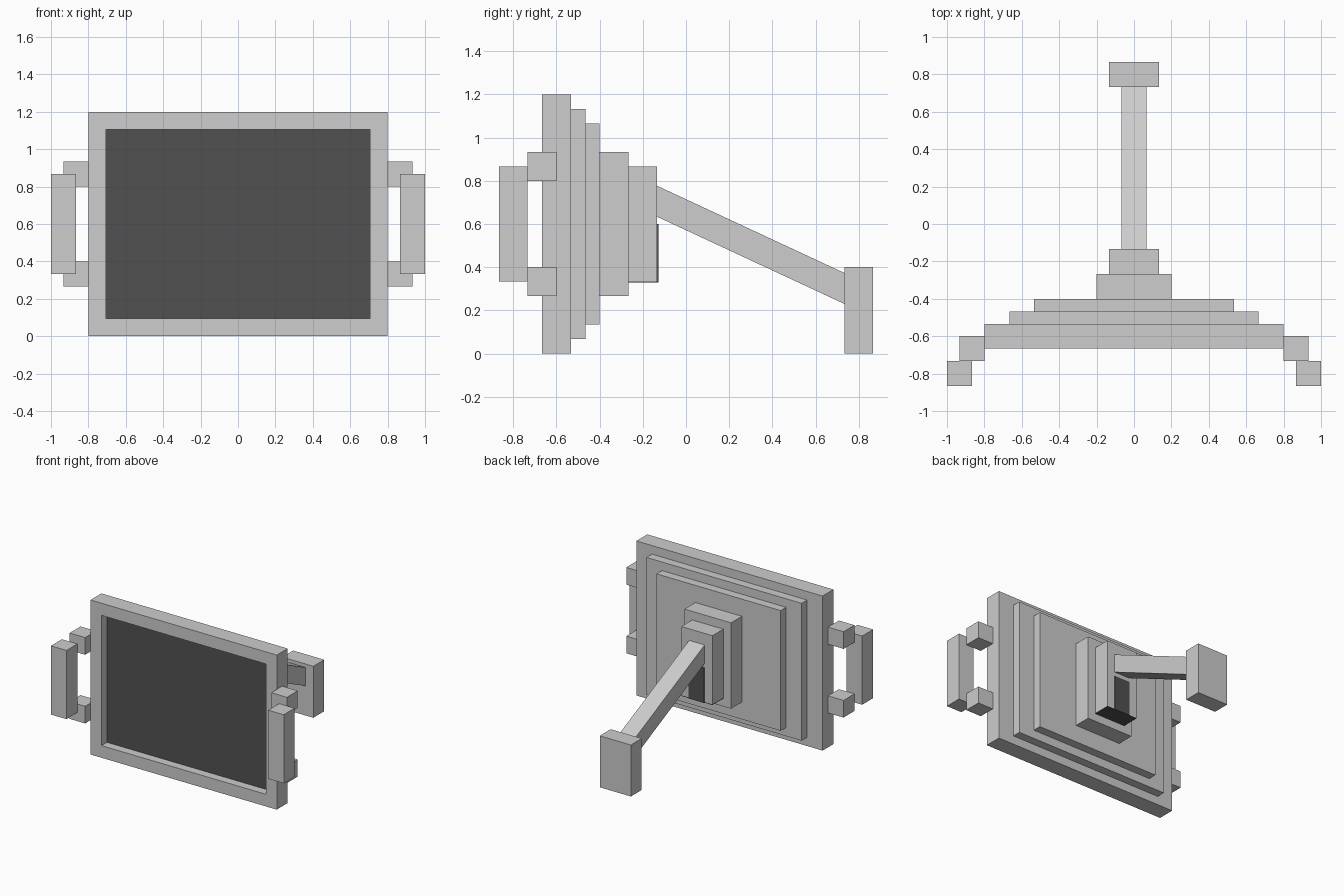
import bpy, bmesh
from mathutils import Vector

if "Cube" in bpy.data.objects:
    bpy.data.objects.remove(bpy.data.objects["Cube"])

U = 1 / 15  # the model sits on a 1/15 unit grid


def material(name, v):
    m = bpy.data.materials.new(name)
    m.diffuse_color = (v, v, v, 1)
    m.use_nodes = True
    m.node_tree.nodes["Principled BSDF"].inputs["Base Color"].default_value = m.diffuse_color
    return m


GREY = material("light_grey", 0.61)
DARK = material("dark_grey", 0.083)


def finish(name, bm, *mats):
    bmesh.ops.recalc_face_normals(bm, faces=bm.faces)
    me = bpy.data.meshes.new(name)
    bm.to_mesh(me)
    bm.free()
    for m in mats:
        me.materials.append(m)
    ob = bpy.data.objects.new(name, me)
    bpy.context.collection.objects.link(ob)
    return ob


def box_bm(lo, hi):
    lo, hi = Vector(lo), Vector(hi)
    bm = bmesh.new()
    bmesh.ops.create_cube(bm, size=1)
    for v in bm.verts:
        v.co = (lo + hi) / 2 + v.co * (hi - lo)
    return bm


def box(name, lo, hi, mat=GREY):
    """Box given in grid units."""
    return finish(name, box_bm(Vector(lo) * U, Vector(hi) * U), mat)


# Screen frame: front face inset and pushed back, recessed face is the dark screen
bm = box_bm(Vector((-12, -10, 0)) * U, Vector((12, -8, 18)) * U)
front = min(bm.faces, key=lambda f: f.calc_center_median().y)
bmesh.ops.inset_region(bm, faces=[front], thickness=2 * U)
inner = bmesh.ops.extrude_discrete_faces(bm, faces=[front])["faces"][0]
bmesh.ops.translate(bm, verts=inner.verts, vec=(0, U, 0))
inner.material_index = 1
finish("screen_frame", bm, GREY, DARK)

# Stepped back: half width, y range, z range
steps = [("back_step_large", 10, -8, -7, 1, 17),
         ("back_step_medium", 8, -7, -6, 2, 16),
         ("mount_base", 3, -6, -4, 4, 14),
         ("mount_block", 2, -4, -2, 5, 13)]
for name, w, y0, y1, z0, z1 in steps:
    box(name, (-w, y0, z0), (w, y1, z1))

# Dark thin plates on the back and underside of the mount block
box("mount_slot_back", (-1, -2, 4.92), (1, -1.92, 9), DARK)
box("mount_slot_bottom", (-2, -4, 4.92), (2, -2, 5), DARK)

# Slanted support arm, profile in y-z swept across x
profile = [(-2, 9.5), (11, 3.45), (11, 5.6), (-2, 11.65)]
bm = bmesh.new()
face = bm.faces.new([bm.verts.new((-U, y * U, z * U)) for y, z in profile])
ext = bmesh.ops.extrude_face_region(bm, geom=[face], use_keep_orig=True)["geom"]
bmesh.ops.translate(bm, verts=[g for g in ext if isinstance(g, bmesh.types.BMVert)],
                    vec=(2 * U, 0, 0))
finish("support_arm", bm, GREY)

# Rear foot
box("rear_foot", (-2, 11, 0), (2, 13, 6))

# Side handles: two stubs and a grip, mirrored across x
for side, s in (("left", -1), ("right", 1)):
    def side_box(name, x0, x1, *yz):
        a, b = sorted((s * x0, s * x1))
        box(f"{side}_{name}", (a, yz[0], yz[2]), (b, yz[1], yz[3]))
    side_box("handle_stub_upper", 12, 14, -11, -9, 12, 14)
    side_box("handle_stub_lower", 12, 14, -11, -9, 4, 6)
    side_box("handle_grip", 13, 15, -13, -11, 5, 13)
